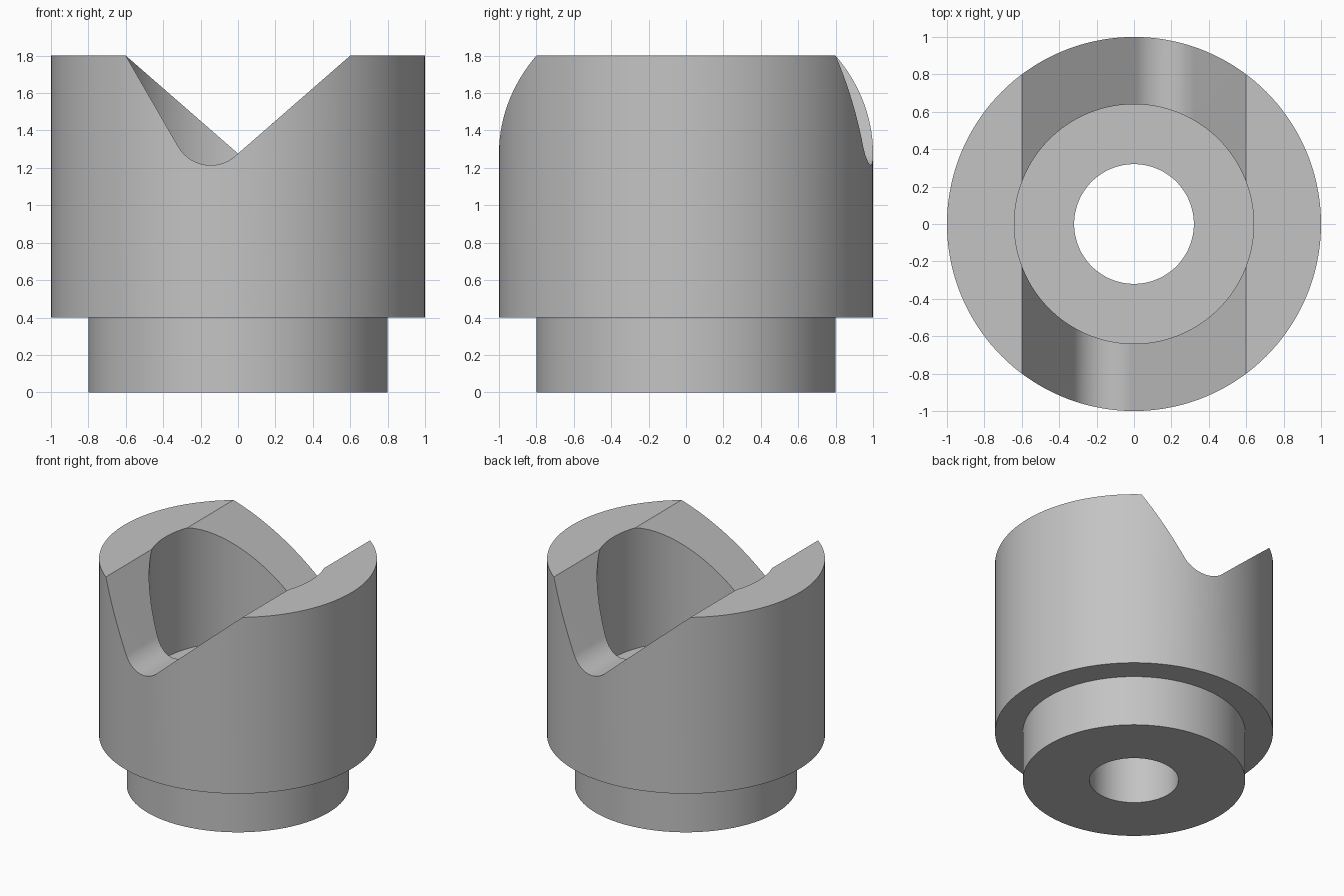
import bpy, bmesh
from math import pi, sin, cos, tan, radians
from mathutils import Vector, Matrix

cube = bpy.data.objects.get("Cube")
if cube:
    bpy.data.objects.remove(cube, do_unlink=True)

# Single plain metal colour
metal = bpy.data.materials.new("grey metal")
metal.use_nodes = True
grey = (0.55, 0.55, 0.55, 1)
metal.diffuse_color = grey
metal.node_tree.nodes["Principled BSDF"].inputs["Base Color"].default_value = grey


def add_object(name, bm):
    bmesh.ops.recalc_face_normals(bm, faces=bm.faces)
    mesh = bpy.data.meshes.new(name)
    bm.to_mesh(mesh)
    bm.free()
    mesh.materials.append(metal)
    obj = bpy.data.objects.new(name, mesh)
    bpy.context.collection.objects.link(obj)
    return obj


def revolve(name, profile, steps=144):
    """Spin a closed (radius, height) profile around z."""
    bm = bmesh.new()
    verts = [bm.verts.new((r, 0, z)) for r, z in profile]
    edges = [bm.edges.new((a, b)) for a, b in zip(verts, verts[1:] + verts[:1])]
    bmesh.ops.spin(bm, geom=verts + edges, axis=(0, 0, 1), cent=(0, 0, 0),
                   angle=2 * pi, steps=steps, use_merge=True)
    bmesh.ops.remove_doubles(bm, verts=bm.verts, dist=1e-5)
    return add_object(name, bm)


def notch_profile(top=1.8, half=0.6, radius=0.2, steep=radians(60), shallow=radians(41.1)):
    """Uneven V with a rounded bottom, from (-half, top) to (half, top)."""
    a, b = tan(steep), tan(shallow)
    x = half * (b - a) / (a + b)
    z = top - b * (half - x)
    bisector = (pi - steep + shallow) / 2
    reach = radius / sin((pi - steep - shallow) / 2)
    cx, cz = x + reach * cos(bisector), z + reach * sin(bisector)
    n = 24
    arc = []
    for i in range(n + 1):
        t = -steep + (steep + shallow) * i / n
        arc.append((cx + radius * sin(t), cz - radius * cos(t)))
    return [(-half, top + 0.2), (-half, top)] + arc + [(half, top), (half, top + 0.2)]


def notch_cutter(name, turn):
    bm = bmesh.new()
    face = bm.faces.new([bm.verts.new((x, -1.2, z)) for x, z in notch_profile()])
    out = bmesh.ops.extrude_face_region(bm, geom=[face])
    moved = [v for v in out["geom"] if isinstance(v, bmesh.types.BMVert)]
    bmesh.ops.translate(bm, verts=moved, vec=Vector((0, 1.2, 0)))
    bmesh.ops.transform(bm, matrix=Matrix.Rotation(turn, 4, "Z"), verts=bm.verts)
    return add_object(name, bm)


# Stepped collar with a wide upper bore and a narrow through hole
floor = 0.84
collar = revolve("stepped_collar", [
    (0.32, 0), (0.8, 0), (0.8, 0.4), (1, 0.4), (1, 1.8),
    (0.64, 1.8), (0.64, floor), (0.32, floor)])

# Matching notches in the front and back walls, half a turn apart
bpy.context.view_layer.objects.active = collar
for name, turn in (("front_notch", 0), ("back_notch", pi)):
    cutter = notch_cutter(name, turn)
    cutter.hide_render = True
    mod = collar.modifiers.new(name, "BOOLEAN")
    mod.operation = "DIFFERENCE"
    mod.solver = "EXACT"
    mod.object = cutter
    bpy.ops.object.modifier_apply(modifier=mod.name)
    bpy.data.objects.remove(cutter, do_unlink=True)

# Smooth round walls, crisp rims
bpy.ops.object.select_all(action="DESELECT")
collar.select_set(True)
bpy.ops.object.shade_smooth_by_angle(angle=radians(25))
